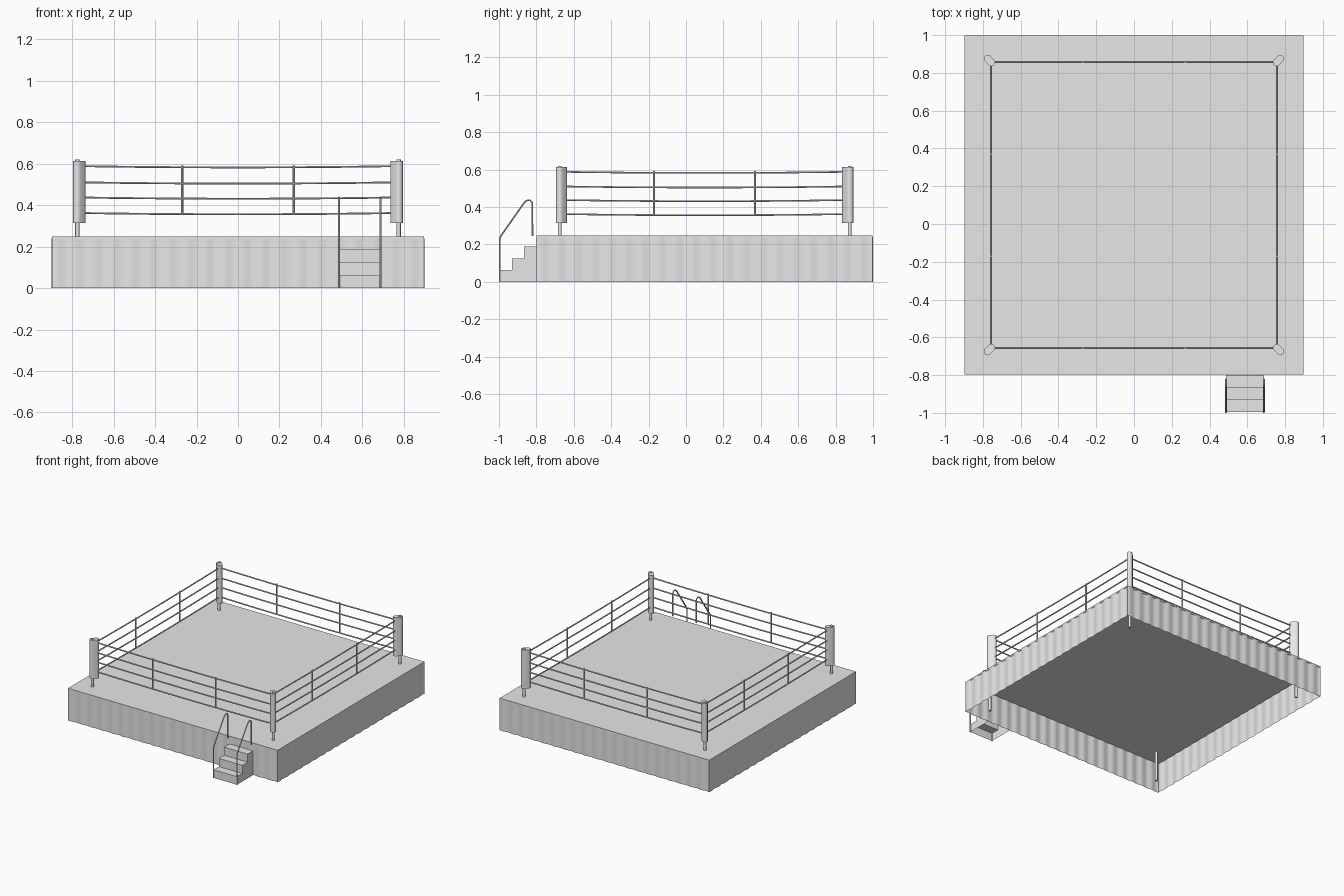
import bpy, bmesh, math
from mathutils import Vector

cube = bpy.data.objects.get("Cube")
if cube:
    bpy.data.objects.remove(cube, do_unlink=True)

grey = bpy.data.materials.new("plain_grey")
grey.use_nodes = True
grey.diffuse_color = (0.8, 0.8, 0.8, 1)
grey.node_tree.nodes["Principled BSDF"].inputs["Base Color"].default_value = (0.8, 0.8, 0.8, 1)

CENTRE_Y = 0.1     # middle of the ring
HALF = 0.898       # half width of the platform
POST = 0.775       # post offset from the middle
ROPE = 0.757       # rope offset from the middle
TOP = 0.248        # floor height
ROPE_HEIGHTS = (0.362, 0.437, 0.51, 0.588)


def finish(obj, smooth=False):
    obj.data.materials.append(grey)
    bpy.ops.object.select_all(action='DESELECT')
    obj.select_set(True)
    bpy.context.view_layer.objects.active = obj
    if smooth:
        bpy.ops.object.shade_smooth_by_angle(angle=math.radians(40))
    return obj


def mesh_object(name, bm, smooth=False):
    mesh = bpy.data.meshes.new(name)
    bmesh.ops.recalc_face_normals(bm, faces=bm.faces)
    bm.to_mesh(mesh)
    bm.free()
    obj = bpy.data.objects.new(name, mesh)
    bpy.context.collection.objects.link(obj)
    return finish(obj, smooth)


def prism(name, outline, z0, z1, smooth=False):
    """Closed prism from a flat outline."""
    bm = bmesh.new()
    base = bm.faces.new([bm.verts.new((x, y, z0)) for x, y in outline])
    top = bmesh.ops.extrude_face_region(bm, geom=[base], use_keep_orig=True)
    verts = [g for g in top["geom"] if isinstance(g, bmesh.types.BMVert)]
    bmesh.ops.translate(bm, verts=verts, vec=(0, 0, z1 - z0))
    return mesh_object(name, bm, smooth)


def tube(name, points, radius):
    """Round bar along a path, converted to a mesh."""
    curve = bpy.data.curves.new(name, 'CURVE')
    curve.dimensions = '3D'
    curve.bevel_depth = radius
    curve.bevel_resolution = 1
    curve.use_fill_caps = True
    spline = curve.splines.new('POLY')
    spline.points.add(len(points) - 1)
    for p, co in zip(spline.points, points):
        p.co = (*co, 1)
    obj = bpy.data.objects.new(name, curve)
    bpy.context.collection.objects.link(obj)
    finish(obj)
    bpy.ops.object.convert(target='MESH')
    obj = bpy.context.object
    bpy.ops.object.shade_smooth_by_angle(angle=math.radians(50))
    return obj


def around(side, along, out, z):
    """Point on one of the four sides of the ring."""
    a = side * math.pi / 2
    c, s = round(math.cos(a)), round(math.sin(a))
    return Vector((along * c + out * s, CENTRE_Y + along * s - out * c, z))


# Floor slab
prism("ring_floor", [(x, CENTRE_Y + y) for x, y in
      ((-HALF, -HALF), (HALF, -HALF), (HALF, HALF), (-HALF, HALF))], 0.236, TOP)

# Pleated skirt, open underneath
bm = bmesh.new()
WAVES, STEPS = 20, 8
rim = []
for side in range(4):
    for i in range(WAVES * STEPS):
        t = i / (WAVES * STEPS)
        out = HALF - 0.001 + 0.003 * math.sin(t * WAVES * math.tau)
        low = bm.verts.new(around(side, HALF * (2 * t - 1), out, 0))
        high = bm.verts.new(around(side, HALF * (2 * t - 1), out, 0.24))
        rim.append((low, high))
for (a, b), (c, d) in zip(rim, rim[1:] + rim[:1]):
    bm.faces.new((a, c, d, b))
mesh_object("skirt", bm, True)

# Corner posts with rounded pads
for sx, sy, label in ((-1, -1, "front_right"), (1, -1, "front_left"),
                      (1, 1, "back_left"), (-1, 1, "back_right")):
    x, y = sx * POST, CENTRE_Y + sy * POST
    circle = [k * math.tau / 16 for k in range(16)]
    prism("post_" + label, [(x + 0.01 * math.cos(a), y + 0.01 * math.sin(a)) for a in circle],
          0, 0.62, True)
    aim = math.atan2(sy, sx)
    pad = []
    for k in range(18):
        half_turn = k // 9
        a = aim - math.pi / 2 + half_turn * math.pi + (k % 9) * math.pi / 8
        inset = 0.02 * half_turn
        pad.append((x - sx * inset + 0.02 * math.cos(a), y - sy * inset + 0.02 * math.sin(a)))
    prism("pad_" + label, pad, 0.315, 0.614, True)

# Sagging ropes and their upright ties
for side, label in enumerate(("front", "left", "back", "right")):
    for n, z in enumerate(ROPE_HEIGHTS):
        path = [around(side, ROPE * t, ROPE, z - 0.006 * (1 - t * t))
                for t in (k / 6 - 1 for k in range(13))]
        tube(f"rope_{label}_{n + 1}", path, 0.005)
    for s in (-1, 1):
        tube(f"tie_{label}_{'a' if s < 0 else 'b'}",
             [around(side, s * 0.27, ROPE, 0.357), around(side, s * 0.27, ROPE, 0.592)], 0.006)

# Steps: treads, risers and sides, open underneath
X0, X1 = 0.487, 0.688
depth, rise = 0.065, 0.0627
bm = bmesh.new()
for i in range(3):
    y0, y1 = -0.995 + i * depth, -0.995 + (i + 1) * depth
    z0, z1 = i * rise, (i + 1) * rise

    def quad(*pts):
        bm.faces.new([bm.verts.new(p) for p in pts])
    quad((X0, y0, z0), (X1, y0, z0), (X1, y0, z1), (X0, y0, z1))
    quad((X0, y0, z1), (X1, y0, z1), (X1, y1, z1), (X0, y1, z1))
    for x in (X0, X1):
        quad((x, y0, 0), (x, y1, 0), (x, y1, z1), (x, y0, z1))
bmesh.ops.remove_doubles(bm, verts=bm.verts, dist=0.0005)
mesh_object("steps", bm)

# Bent handrails
for x, label in ((X0, "right"), (X1, "left")):
    rail = [(x, -0.995, 0), (x, -0.995, 0.232), (x, -0.99, 0.245), (x, -0.866, 0.422)]
    rail += [(x, -0.842 + 0.021 * math.cos(a), 0.416 + 0.021 * math.sin(a))
             for a in (math.radians(d) for d in (125, 90, 60, 30, 0))]
    rail.append((x, -0.821, 0.245))
    tube("handrail_" + label, rail, 0.005)
